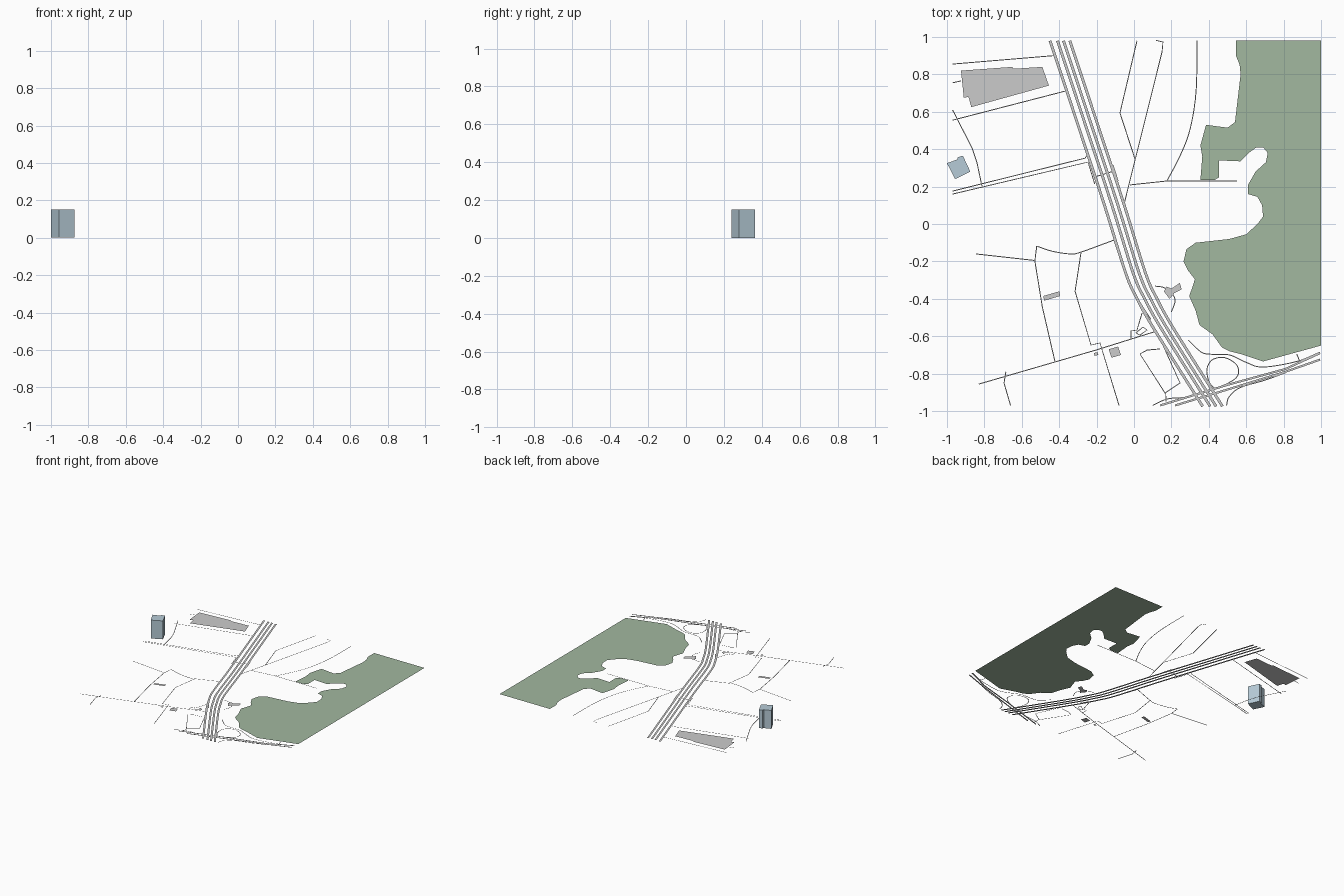
import bpy, bmesh
from mathutils import Vector

if "Cube" in bpy.data.objects:
    bpy.data.objects.remove(bpy.data.objects["Cube"])


def material(name, rgb):
    m = bpy.data.materials.new(name)
    m.diffuse_color = (*rgb, 1)
    m.use_nodes = True
    m.node_tree.nodes["Principled BSDF"].inputs["Base Color"].default_value = m.diffuse_color
    return m


def add_object(name, bm, mat=None):
    me = bpy.data.meshes.new(name)
    bm.to_mesh(me)
    bm.free()
    ob = bpy.data.objects.new(name, me)
    bpy.context.collection.objects.link(ob)
    if mat:
        me.materials.append(mat)
    return ob


def plot(name, pts, z=0.0, height=0.0, mat=None):
    """Flat polygon, optionally extruded into a block."""
    bm = bmesh.new()
    f = bm.faces.new([bm.verts.new((x, y, z)) for x, y in pts])
    f.normal_update()
    if f.normal.z < 0:
        f.normal_flip()
    if height:
        top = bmesh.ops.extrude_face_region(bm, geom=[f], use_keep_orig=True)["geom"]
        bmesh.ops.translate(bm, vec=(0, 0, height),
                            verts=[g for g in top if isinstance(g, bmesh.types.BMVert)])
        bmesh.ops.recalc_face_normals(bm, faces=bm.faces[:])
    else:
        bmesh.ops.triangulate(bm, faces=bm.faces[:])
    return add_object(name, bm, mat)


def smooth_path(pts, steps=5):
    """Catmull-Rom curve through the points."""
    p = [Vector(q) for q in pts]
    p = [2 * p[0] - p[1]] + p + [2 * p[-1] - p[-2]]
    out = []
    for a, b, c, d in zip(p, p[1:], p[2:], p[3:]):
        for i in range(steps):
            t = i / steps
            out.append(0.5 * (2 * b + (c - a) * t + (2 * a - 5 * b + 4 * c - d) * t * t
                              + (3 * b - a - 3 * c + d) * t ** 3))
    return out + [p[-2]]


def road(name, pts, width=0.005, smooth=False, z=0.0):
    """Flat ribbon of constant width along a path."""
    p = smooth_path(pts) if smooth else [Vector(q) for q in pts]
    bm = bmesh.new()
    prev = None
    for i, q in enumerate(p):
        d1 = (q - p[max(i - 1, 0)]).normalized()
        d2 = (p[min(i + 1, len(p) - 1)] - q).normalized()
        t = (d1 + d2).normalized()
        n = Vector((-t.y, t.x)) * width / 2
        pair = [bm.verts.new((*(q + n), z)), bm.verts.new((*(q - n), z))]
        if prev:
            bm.faces.new((prev[0], prev[1], pair[1], pair[0]))
        prev = pair
    return add_object(name, bm)


green = material("park_green", (0.36, 0.48, 0.35))
blue = material("tower_blue", (0.47, 0.60, 0.68))

# Park
plot("park", [
    (.545, .98), (1, .98), (1, -.65), (.69, -.735), (.57, -.695), (.51, -.68), (.47, -.66),
    (.42, -.59), (.35, -.54), (.33, -.465), (.295, -.385), (.315, -.33), (.325, -.295),
    (.29, -.25), (.265, -.2), (.28, -.135), (.33, -.1), (.51, -.08), (.6, -.055), (.66, 0),
    (.69, .04), (.685, .1), (.66, .145), (.61, .16), (.61, .21), (.65, .28), (.705, .33),
    (.715, .38), (.69, .41), (.655, .41), (.62, .385), (.57, .335), (.455, .34), (.455, .25),
    (.43, .235), (.355, .235), (.365, .36), (.355, .42), (.385, .53), (.5, .515), (.54, .545),
    (.57, .8), (.565, .85), (.545, .9)], mat=green)

# Tower and flat building footprints
plot("tower", [(-1, .325), (-.945, .345), (-.942, .357), (-.915, .365), (-.875, .28),
               (-.957, .24)], height=0.15, mat=blue)
plot("warehouse_plot", [(-.925, .82), (-.65, .84), (-.645, .83), (-.49, .84), (-.455, .74),
                        (-.87, .625), (-.885, .68), (-.91, .675)])
plot("long_house_plot", [(-.485, -.385), (-.4, -.36), (-.395, -.385), (-.48, -.41)])
plot("square_house_plot", [(-.135, -.67), (-.085, -.655), (-.07, -.7), (-.12, -.715)])
plot("shed_plot", [(-.215, -.69), (-.195, -.685), (-.19, -.7), (-.21, -.705)])
plot("corner_house_plot", [(.16, -.36), (.175, -.335), (.2, -.345), (.245, -.315), (.255, -.35),
                           (.215, -.37), (.19, -.4)])

# Motorway lanes: one centre line repeated sideways
centre = [(-.396, .98), (-.25, .54), (-.107, .107), (.01, -.267), (.07, -.4), (.128, -.508),
          (.22, -.658), (.42, -.975)]
for i, dx in enumerate((-.053, -.013, .019, .053)):
    road(f"motorway_lane_{i + 1}", [(x + dx, y) for x, y in centre], 0.015, True, 0.0005)

# Crossing dual road
road("cross_road_north", [(.14, -.97), (.5, -.86), (.81, -.775), (.995, -.69)], 0.011, z=0.0005)
road("cross_road_south", [(.22, -.97), (.5, -.885), (.81, -.79), (.995, -.725)], 0.011, z=0.0005)

# Streets, straight segments
streets = {
    "north_west_street": [(-.97, .855), (-.43, .9)],
    "warehouse_drive": [(-.97, .755), (-.925, .765)],
    "warehouse_street": [(-.97, .555), (-.37, .71)],
    "tower_street": [(-.97, .61), (-.865, .405), (-.84, .33), (-.813, .203)],
    "avenue_north": [(-.97, .176), (-.262, .352), (-.246, .374)],
    "avenue_south": [(-.97, .16), (-.246, .331), (-.21, .214)],
    "bridge_street": [(-.215, .25), (-.1, .285)],
    "bridge_ramp": [(-.112, .315), (-.085, .23)],
    "north_street": [(.016, .98), (-.075, .594), (.005, .348)],
    "north_long_street": [(.118, .982), (.155, .973), (.15, .92), (-.053, .107)],
    "park_lane": [(-.021, .209), (.176, .23), (.55, .23)],
    "west_street": [(-.845, -.16), (-.53, -.195)],
    "block_west_street": [(-.422, -.738), (-.49, -.444), (-.53, -.198), (-.52, -.118)],
    "block_east_street": [(-.283, -.15), (-.315, -.36), (-.23, -.647), (-.182, -.636),
                          (-.08, -.97)],
    "south_street": [(-.83, -.856), (-.2, -.673), (.123, -.572)],
    "south_west_street": [(-.685, -.79), (-.695, -.85), (-.66, -.97)],
    "south_block_west": [(.14, -.668), (.07, -.674), (.032, -.695), (.17, -.91), (.17, -.95)],
    "south_block_east": [(.128, -.588), (.246, -.85), (.166, -.904)],
    "court_loop": [(.01, -.583), (.048, -.551), (.07, -.567), (.032, -.594), (.01, -.583)],
    "court_drive": [(-.016, -.615), (-.016, -.572), (.016, -.567), (.043, -.476)],
    "park_link": [(.87, -.695), (.888, -.738)],
}
for name, pts in streets.items():
    road(name, pts)

# Curved streets and junction ramps
curves = {
    "north_east_curve": [(.337, .98), (.332, .71), (.3, .508), (.246, .364), (.176, .23)],
    "block_north_curve": [(-.52, -.118), (-.44, -.145), (-.342, -.16), (-.283, -.15),
                          (-.107, -.086)],
    "motorway_side_road": [(-.107, -.086), (-.064, -.21), (.01, -.38), (.09, -.51)],
    "house_curve": [(.112, -.332), (.16, -.34), (.2, -.37), (.22, -.41), (.2, -.47)],
    "east_ramp": [(.29, -.62), (.36, -.685), (.42, -.697), (.51, -.7), (.6, -.74), (.69, -.765),
                  (.87, -.735), (.995, -.685)],
    "loop_ramp": [(.43, -.88), (.4, -.84), (.39, -.775), (.42, -.725), (.487, -.715),
                  (.55, -.755), (.555, -.81), (.505, -.85), (.43, -.88)],
    "south_ramp": [(.495, -.97), (.508, -.925), (.567, -.875), (.7, -.835), (.81, -.795)],
    "south_west_ramp": [(.1, -.97), (.18, -.935), (.29, -.925), (.36, -.9)],
}
for name, pts in curves.items():
    road(name, pts, smooth=True)
